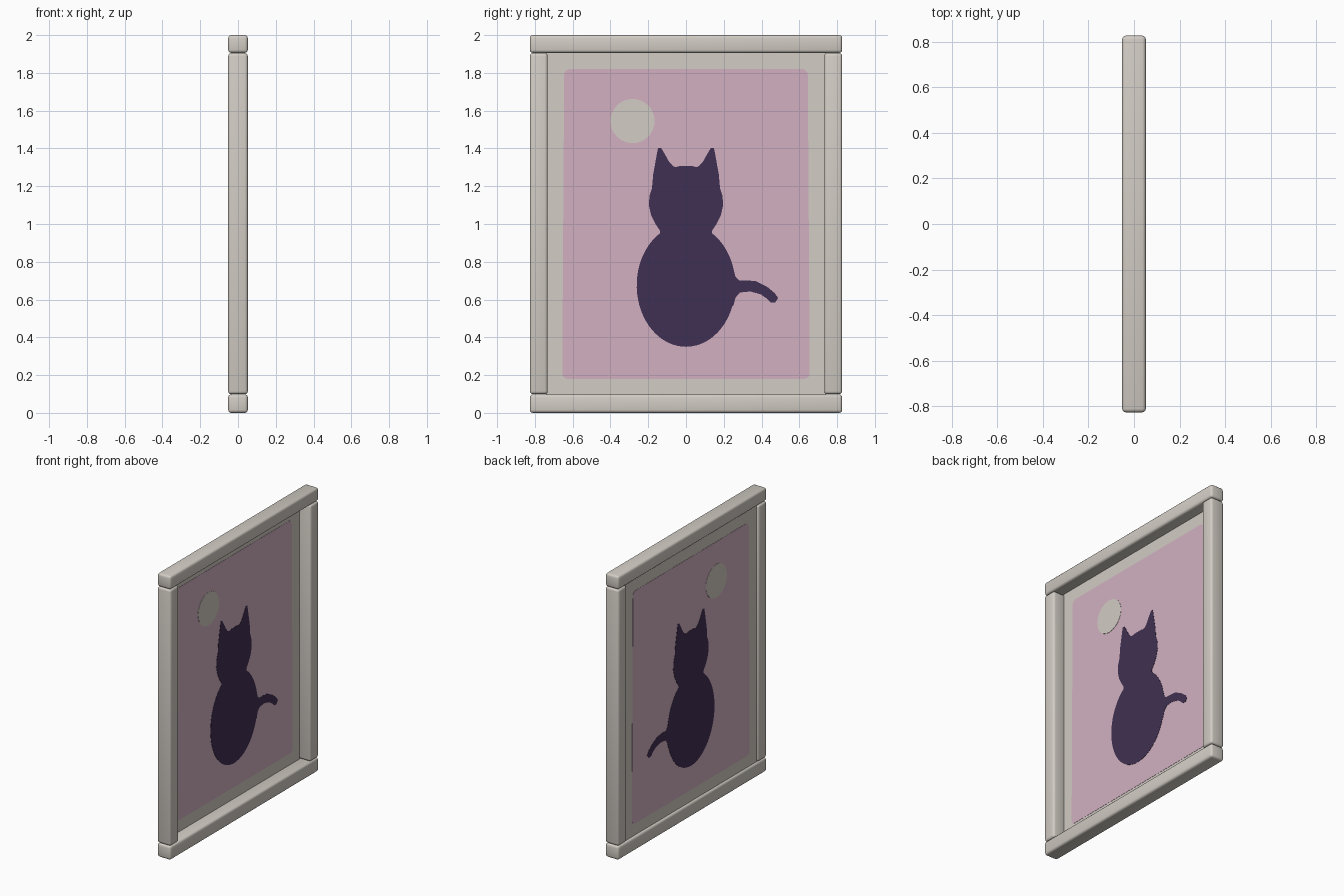
import bpy, bmesh, math

if "Cube" in bpy.data.objects:
    bpy.data.objects.remove(bpy.data.objects["Cube"])


def material(name, rgb):
    lin = [((c / 255 + 0.055) / 1.055) ** 2.4 for c in rgb]
    m = bpy.data.materials.new(name)
    m.diffuse_color = (*lin, 1)
    m.use_nodes = True
    m.node_tree.nodes["Principled BSDF"].inputs["Base Color"].default_value = m.diffuse_color
    return m


CREAM = material("warm_grey", (210, 204, 196))
PINK = material("dusty_pink", (210, 176, 193))
PURPLE = material("dark_purple", (64, 48, 82))
PANEL_X = -0.035


def finish(name, bm, mat):
    bmesh.ops.recalc_face_normals(bm, faces=bm.faces)
    me = bpy.data.meshes.new(name)
    bm.to_mesh(me)
    bm.free()
    me.materials.append(mat)
    ob = bpy.data.objects.new(name, me)
    bpy.context.collection.objects.link(ob)
    return ob


def bar(name, y0, y1, z0, z1):
    """Rounded frame bar."""
    bm = bmesh.new()
    bmesh.ops.create_cube(bm, size=1)
    for v in bm.verts:
        v.co = (v.co.x * 0.104, (y0 + y1) / 2 + v.co.y * (y1 - y0),
                (z0 + z1) / 2 + v.co.z * (z1 - z0))
    bmesh.ops.bevel(bm, geom=bm.edges[:], offset=0.016, segments=3,
                    profile=0.5, affect='EDGES')
    ob = finish(name, bm, CREAM)
    bpy.ops.object.select_all(action='DESELECT')
    ob.select_set(True)
    bpy.context.view_layer.objects.active = ob
    bpy.ops.object.shade_smooth_by_angle(angle=math.radians(40))


def plate(name, outline, thick, mat):
    """Flat plate from a (y, z) outline, seen on both sides of the panel."""
    bm = bmesh.new()
    f = bm.faces.new([bm.verts.new((PANEL_X - thick / 2, y, z)) for y, z in outline])
    r = bmesh.ops.extrude_face_region(bm, geom=[f])
    for v in r["geom"]:
        if isinstance(v, bmesh.types.BMVert):
            v.co.x += thick
    bmesh.ops.triangulate(bm, faces=[f for f in bm.faces if len(f.verts) > 4])
    finish(name, bm, mat)


def arc(cy, cz, ry, rz, a0, a1, n):
    return [(cy + ry * math.cos(math.radians(a0 + (a1 - a0) * i / n)),
             cz + rz * math.sin(math.radians(a0 + (a1 - a0) * i / n)))
            for i in range(n + 1)]


# Frame
bar("frame_top", -0.827, 0.827, 1.906, 2.0)
bar("frame_bottom", -0.827, 0.827, 0.0, 0.098)
for side, s in (("left", -1), ("right", 1)):
    a, b = sorted((s * 0.732, s * 0.827))
    bar("frame_side_" + side, a, b, 0.099, 1.905)

# Backing panel
plate("backing_panel", [(-0.74, 0.09), (0.74, 0.09), (0.74, 1.915), (-0.74, 1.915)],
      0.003, CREAM)

# Pink background with rounded corners, slightly wider at the bottom
r = 0.03
pink = (arc(0.655 - r, 0.18 + r, r, r, -90, 0, 5) + arc(0.645 - r, 1.82 - r, r, r, 0, 90, 5)
        + arc(-0.645 + r, 1.82 - r, r, r, 90, 180, 5)
        + arc(-0.655 + r, 0.18 + r, r, r, 180, 270, 5))
plate("pink_background", pink, 0.006, PINK)

# Moon
plate("moon", arc(-0.283, 1.545, 0.117, 0.117, 0, 350, 35), 0.009, CREAM)

# Cat silhouette: half head mirrored, elliptical body, tail on one side
head = [(0.138, 0.965), (0.162, 1.0), (0.184, 1.045), (0.197, 1.1), (0.193, 1.15),
        (0.18, 1.19), (0.174, 1.26), (0.158, 1.35), (0.148, 1.403), (0.132, 1.403),
        (0.115, 1.375), (0.09, 1.33), (0.068, 1.306), (0.055, 1.301), (0.035, 1.306)]
tail = [(0.252, 0.57), (0.262, 0.61), (0.285, 0.637), (0.34, 0.643), (0.395, 0.628),
        (0.425, 0.607), (0.447, 0.585), (0.472, 0.585), (0.488, 0.608), (0.47, 0.634),
        (0.43, 0.667), (0.37, 0.697), (0.32, 0.702), (0.28, 0.702), (0.262, 0.72)]
body = (0, 0.675, 0.261, 0.325)
outline = (arc(*body, -90, -20, 12) + tail + arc(*body, 15, 58, 8) + head
           + [(-y, z) for y, z in reversed(head)] + arc(*body, 122, 265, 26))
plate("cat_silhouette", outline, 0.009, PURPLE)
